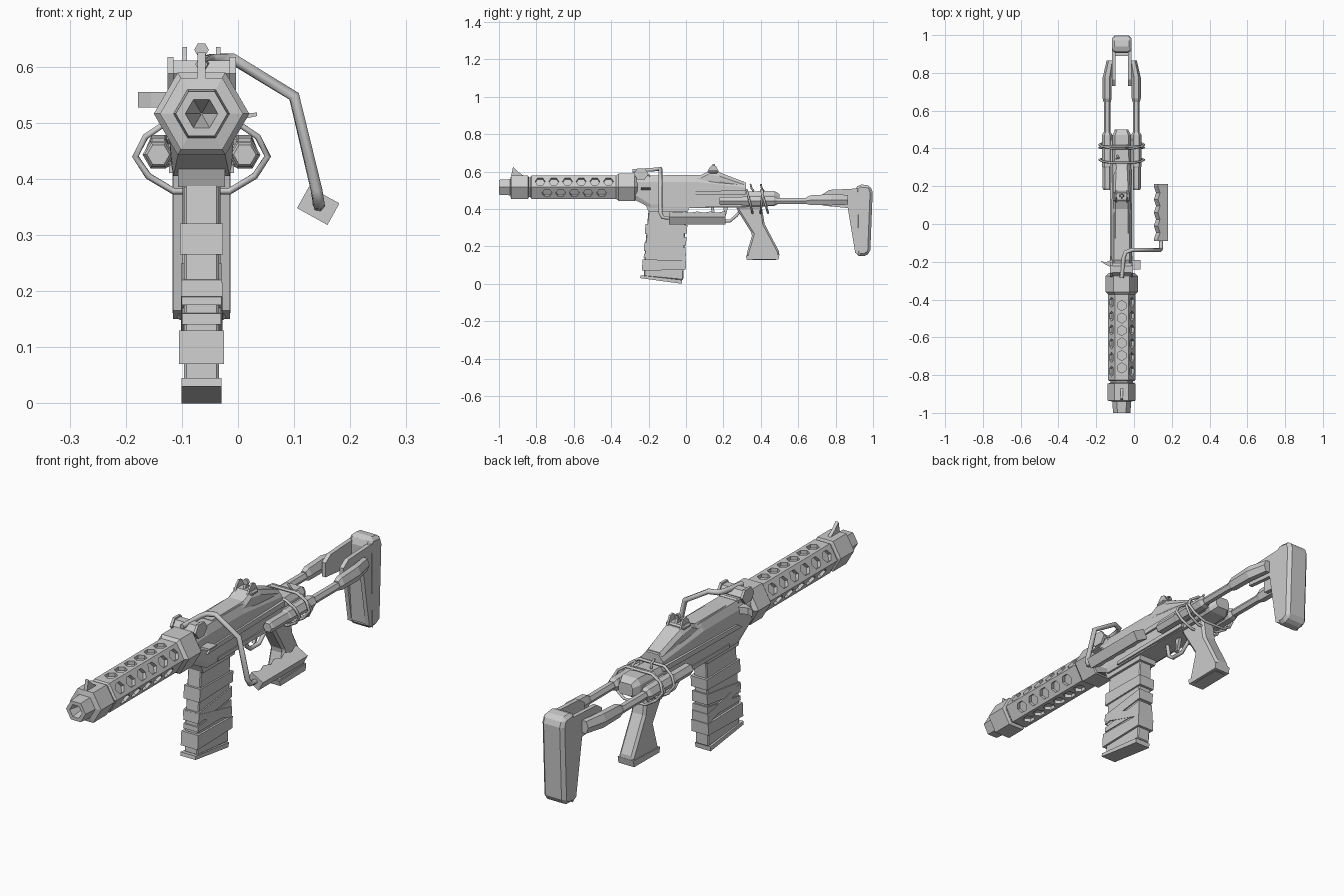
import bpy, bmesh, math
from mathutils import Vector

if "Cube" in bpy.data.objects:
    bpy.data.objects.remove(bpy.data.objects["Cube"])

CX, CZ = -0.065, 0.516          # barrel axis


def loft(name, rings, bevel=0.0):
    """Skin a list of equal-length point rings and cap both ends."""
    bm = bmesh.new()
    vs = [[bm.verts.new(p) for p in r] for r in rings]
    n = len(vs[0])
    for a, b in zip(vs, vs[1:]):
        for i in range(n):
            bm.faces.new((a[i], a[(i + 1) % n], b[(i + 1) % n], b[i]))
    bm.faces.new(vs[0])
    bm.faces.new(vs[-1])
    bmesh.ops.recalc_face_normals(bm, faces=bm.faces)
    me = bpy.data.meshes.new(name)
    bm.to_mesh(me)
    bm.free()
    ob = bpy.data.objects.new(name, me)
    bpy.context.collection.objects.link(ob)
    if bevel:
        m = ob.modifiers.new("chamfer", 'BEVEL')
        m.width, m.segments = bevel, 1
    return ob


def prism(name, pts, axis, a, b, bevel=0.0):
    put = {'x': lambda p, t: (t, p[0], p[1]),
           'y': lambda p, t: (p[0], t, p[1]),
           'z': lambda p, t: (p[0], p[1], t)}[axis]
    return loft(name, [[put(p, t) for p in pts] for t in (a, b)], bevel)


def slab(name, pts, half, x=CX, bevel=0.0):
    """Side profile (y, z) given a thickness across x."""
    return prism(name, pts, 'x', x - half, x + half, bevel)


def box(name, x0, x1, y0, y1, z0, z1, bevel=0.0):
    return prism(name, [(x0, z0), (x1, z0), (x1, z1), (x0, z1)], 'y', y0, y1, bevel)


def ring(x, y, z, r, n=6, rz=None):
    return [(x + r * math.cos(k * math.tau / n), y,
             z + (rz or r) * math.sin(k * math.tau / n)) for k in range(n)]


def tube(name, x, z, steps, n=6):
    return loft(name, [ring(x, y, z, r, n) for y, r in steps])


def wire(name, pts, r, closed=False):
    cu = bpy.data.curves.new(name, 'CURVE')
    cu.dimensions, cu.bevel_depth, cu.bevel_resolution = '3D', r, 1
    cu.use_fill_caps = True
    sp = cu.splines.new('POLY')
    sp.points.add(len(pts) - 1)
    for p, c in zip(sp.points, pts):
        p.co = (*c, 1)
    sp.use_cyclic_u = closed
    ob = bpy.data.objects.new(name, cu)
    bpy.context.collection.objects.link(ob)
    return ob


# Muzzle with conical bore, and rear collar
tube("muzzle", CX, CZ, [(-0.88, .002), (-1, .029), (-1, .046), (-0.94, .05), (-0.935, .074),
                        (-0.845, .074), (-0.84, .06), (-0.82, .06)])
tube("barrel_collar", CX, CZ, [(-0.375, .07), (-0.36, .085), (-0.275, .085), (-0.26, .07)])
slab("front_sight", [(-0.935, .575), (-0.925, .625), (-0.9, .6), (-0.865, .575)], .007)

# Handguard with hexagonal recesses on all six facets
guard = tube("handguard", CX, CZ, [(-0.832, .064), (-0.825, .072), (-0.37, .072), (-0.36, .066)])
bm = bmesh.new()
for k in range(6):
    a = math.radians(30 + 60 * k)
    nrm, tan = Vector((math.cos(a), 0, math.sin(a))), Vector((-math.sin(a), 0, math.cos(a)))
    count, step = (5, .073) if k in (3, 5) else (6, .066 if k in (1, 4) else .073)
    for i in range(count):
        c = Vector((CX, -0.597 + (i - (count - 1) / 2) * step, CZ))
        lo, hi = [[bm.verts.new(c + nrm * d + Vector((0, .027 * math.cos(t * math.pi / 3), 0))
                                + tan * .025 * math.sin(t * math.pi / 3)) for t in range(6)]
                  for d in (.047, .09)]
        bm.faces.new(lo)
        bm.faces.new(hi)
        for j in range(6):
            bm.faces.new((lo[j], lo[(j + 1) % 6], hi[(j + 1) % 6], hi[j]))
bmesh.ops.recalc_face_normals(bm, faces=bm.faces)
cme = bpy.data.meshes.new("hole_cutter")
bm.to_mesh(cme)
bm.free()
cutter = bpy.data.objects.new("hole_cutter", cme)
bpy.context.collection.objects.link(cutter)
cutter.hide_render = True
mod = guard.modifiers.new("holes", 'BOOLEAN')
mod.object, mod.operation, mod.solver = cutter, 'DIFFERENCE', 'EXACT'
dg = bpy.context.evaluated_depsgraph_get()
cut_mesh = bpy.data.meshes.new_from_object(guard.evaluated_get(dg))
guard.modifiers.clear()
guard.data = cut_mesh
bpy.data.objects.remove(cutter)


# Receiver
def section(y, wb, zb, w, z1, z2, wt, zt):
    half = [(wb, zb), (w, z1), (w, z2), (wt, zt)]
    return [(CX + p, y, z) for p, z in half] + [(CX - p, y, z) for p, z in half[::-1]]


loft("receiver", [section(-.28, .04, .452, .058, .48, .545, .036, .572),
                  section(-.19, .05, .405, .054, .425, .545, .04, .578),
                  section(.05, .05, .405, .054, .425, .545, .04, .578),
                  section(.32, .04, .41, .05, .425, .515, .03, .54)])
loft("rear_sight_base", [section(-.13, .04, .54, .045, .555, .56, .032, .58),
                         section(.08, .045, .54, .046, .555, .565, .034, .582),
                         section(.12, .045, .54, .046, .555, .585, .034, .6),
                         section(.18, .045, .54, .046, .55, .575, .034, .595),
                         section(.31, .035, .52, .04, .525, .53, .028, .545)])
for s, side in ((-1, "left"), (1, "right")):
    slab("side_rail_" + side, [(-.2, .47), (-.17, .49), (.32, .5), (.32, .478)], .007, CX + s * .055)
    slab("lower_rail_" + side, [(-.12, .41), (-.12, .425), (.3, .43), (.3, .41)], .006, CX + s * .052)
slab("magazine_well", [(-.215, .42), (-.2, .385), (.01, .385), (.02, .42)], .042)

# Rear sight: post wings and aperture ring
for s, side in ((-1, "left"), (1, "right")):
    slab("sight_wing_" + side, [(.11, .59), (.125, .62), (.14, .635), (.16, .63), (.18, .59)],
         .004, CX + s * .03)
slab("sight_stem", [(.13, .59), (.14, .622), (.155, .622), (.17, .59)], .005)
tube("sight_aperture", CX, .63, [(.142, .008), (.142, .013), (.155, .013), (.155, .008), (.142, .008)])
box("sight_cross_bar", CX - .045, CX + .045, .12, .17, .588, .606, .006)

# Charging handle, safety lever
prism("charging_handle", [(-.178, -.195), (-.15, -.203), (-.13, -.195), (-.11, -.185), (-.11, -.23),
                          (-.13, -.225), (-.155, -.212)], 'z', .527, .555)
prism("safety_lever", [(-.02, .5), (.034, .512), (.034, .518), (-.02, .515)], 'y', -.24, -.19)

# Rear block with side tubes and stock rods
loft("rear_block", [section(.2, .04, .41, .05, .42, .47, .04, .49),
                    section(.47, .04, .415, .05, .43, .475, .035, .497),
                    section(.5, .025, .43, .033, .44, .465, .025, .48)])
box("rear_bridge", CX - .085, CX + .085, .31, .45, .425, .462, .008)
for s, side in ((-1, "left"), (1, "right")):
    x = CX + s * .077
    tube("stock_tube_" + side, x, .443, [(.18, .02), (.19, .025), (.3, .025), (.305, .028),
                                         (.47, .028), (.485, .02)])
    tube("stock_rod_" + side, x, .443, [(.45, .018), (.7, .018)])
    loft("stock_sleeve_" + side, [ring(x, .645, .445, .019, 6, .021), ring(x, .665, .447, .024, 6, .03),
                                  ring(x, .775, .449, .024, 6, .034),
                                  ring(CX + s * .06, .865, .449, .02, 6, .03)])
    # Side plates of the stock
    slab("stock_plate_" + side, [(.73, .418), (.73, .478), (.765, .502), (.93, .51), (.93, .15),
                                 (.905, .165), (.865, .405)], .009, CX + s * .042)
slab("butt_pad", [(.905, .51), (.925, .532), (.985, .525), (.998, .49), (.985, .165), (.955, .148),
                  (.91, .148)], .052, bevel=.014)
slab("stock_web", [(.89, .36), (.92, .36), (.92, .17), (.905, .17)], .036)

# Binding wires around the rear block
half = [(.06, .502), (.1, .475), (.118, .44), (.095, .405), (.05, .378)]
for i, (y, lean) in enumerate(((.34, .25), (.405, -.1), (.42, .3))):
    loop = half + [(-p, z) for p, z in half[::-1]]
    wire("binding_wire_%d" % i, [(CX + p, y + (.44 - z) * lean, z) for p, z in loop], .006, True)
for i, (x, y) in enumerate(((-.09, .35), (-.04, .405))):
    wire("wire_end_%d" % i, [(x, y + .012, .495), (x + .01, y, .51), (x - .005, y - .005, .532)], .005)

# Pistol grip, trigger and guard
slab("pistol_grip", [(.265, .415), (.28, .385), (.355, .265), (.322, .152), (.335, .128), (.49, .128),
                     (.502, .165), (.42, .32), (.405, .415)], .034, bevel=.01)
slab("grip_cap", [(.325, .128), (.32, .15), (.5, .158), (.495, .13)], .037)
wire("trigger_guard", [(CX, .14, .41), (CX, .15, .355), (CX, .175, .335), (CX, .235, .335),
                       (CX, .27, .365), (CX, .29, .39)], .009)
slab("trigger", [(.2, .41), (.205, .37), (.195, .35), (.21, .355), (.225, .41)], .007)


# Magazine with wrapped tape bands
def mag_y(z):
    return -.2 - (.4 - z) * .07, -(.4 - z) * .045


slab("magazine", [(mag_y(.4)[0], .4), (mag_y(.2)[0] - .004, .2), (-.225, .04), (-.015, .02),
                  (mag_y(.2)[1], .2), (mag_y(.4)[1], .4)], .031, bevel=.004)
bands = [(.265, .32, .27, .315, .038), (.175, .22, .205, .25, .036), (.19, .215, .12, .165, .037),
         (.07, .13, .075, .125, .040), (.14, .16, .14, .195, .035)]
for i, (f0, f1, b0, b1, w) in enumerate(bands):
    e = w - .027
    slab("tape_band_%d" % i, [(mag_y(f0)[0] - e, f0), (mag_y(f1)[0] - e, f1),
                              (mag_y(b1)[1] + e, b1), (mag_y(b0)[1] + e, b0)], w)
slab("magazine_base", [(-.245, .03), (-.243, .045), (-.02, .02), (-.022, 0)], .036)

# Carry handle: clamp, bent rod, finger-grooved grip
prism("handle_clamp_barrel", [(p[0] - .01, p[2]) for p in ring(-.23, 0, .588, .034, 6, .026)],
      'x', CX - .052, CX + .052)
for s, side in ((-1, "left"), (1, "right")):
    prism("handle_clamp_cap_" + side, [(p[0] - .01, p[2]) for p in ring(-.23, 0, .588, .04, 6, .034)],
          'x', CX + s * .05, CX + s * .061)
box("handle_clamp_base", CX - .045, CX + .045, -.285, -.19, .55, .585, .006)
wire("handle_rod", [(CX, -.285, .604), (-.055, -.18, .61), (-.045, -.15, .613), (-.01, -.137, .614),
                    (.1, -.137, .547), (.14, -.137, .38), (.144, -.125, .355), (.144, -.08, .352)], .011)
grooves = [(-.031 + (.013 if i % 2 else 0), .2 - i * .035) for i in range(9)]
grip = prism("handle_grip", [(.031, -.09), (.031, .212), (-.031, .212)] + grooves[0:] + [(-.031, -.09)],
             'z', -.022, .022)
grip.location = (.143, 0, .352)
grip.rotation_euler.y = math.radians(29)
